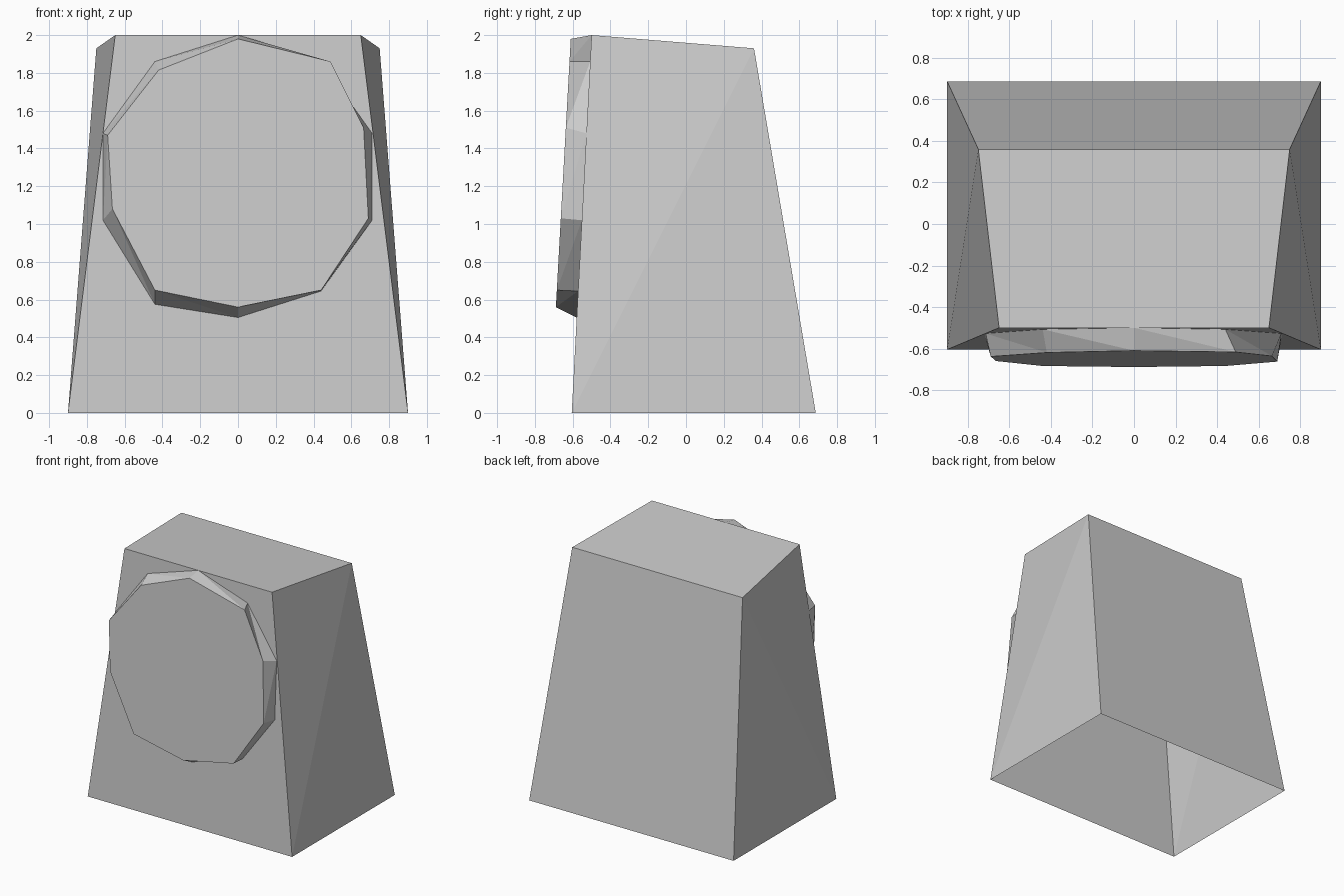
import bpy

old = bpy.data.objects.get("Cube")
if old:
    bpy.data.objects.remove(old, do_unlink=True)

# One plain grey for everything
grey = bpy.data.materials.new("plain_grey")
grey.use_nodes = True
grey.diffuse_color = (0.6, 0.6, 0.6, 1)
grey.node_tree.nodes["Principled BSDF"].inputs["Base Color"].default_value = (0.6, 0.6, 0.6, 1)


def make_object(name, verts, faces):
    mesh = bpy.data.meshes.new(name)
    mesh.from_pydata(verts, [], faces)
    mesh.materials.append(grey)
    mesh.update()
    obj = bpy.data.objects.new(name, mesh)
    bpy.context.scene.collection.objects.link(obj)
    return obj


def front_wall_y(z):
    return -0.605 + 0.0525 * z


# Tapered housing, open underneath, with creased side walls
bottom = [(-0.9, -0.605, 0), (0.9, -0.605, 0), (0.9, 0.687, 0), (-0.9, 0.687, 0)]
top = [(-0.65, -0.5, 2), (0.65, -0.5, 2), (0.75, 0.36, 1.93), (-0.75, 0.36, 1.93)]
front, roof, back = (0, 1, 5, 4), (4, 5, 6, 7), (2, 3, 7, 6)
left_side = [(1, 2, 6), (1, 6, 5)]
right_side = [(3, 0, 7), (0, 4, 7)]
make_object("tapered_housing", bottom + top, [front, roof, back] + left_side + right_side)

# Raised ten-sided front disc: wall outline and slightly irregular cap outline (x, z)
base_outline = [(0, 2), (-0.44, 1.86), (-0.715, 1.48), (-0.715, 1.02), (-0.44, 0.575),
                (0, 0.505), (0.44, 0.645), (0.71, 1.02), (0.71, 1.48), (0.44, 1.86)]
cap_outline = [(0, 1.98), (-0.42, 1.815), (-0.69, 1.47), (-0.665, 1.08), (-0.44, 0.65),
               (0, 0.56), (0.44, 0.65), (0.69, 1.03), (0.665, 1.51), (0.49, 1.86)]
count = len(cap_outline)
cap = [(x, -0.72 + 0.0555 * z, z) for x, z in cap_outline]
base = [(x, front_wall_y(z), z) for x, z in base_outline]

disc_faces = [tuple(range(count))]
for i in range(count):
    j = (i + 1) % count
    disc_faces += [(j, i, count + j), (i, count + i, count + j)]
make_object("front_disc", cap + base, disc_faces)
